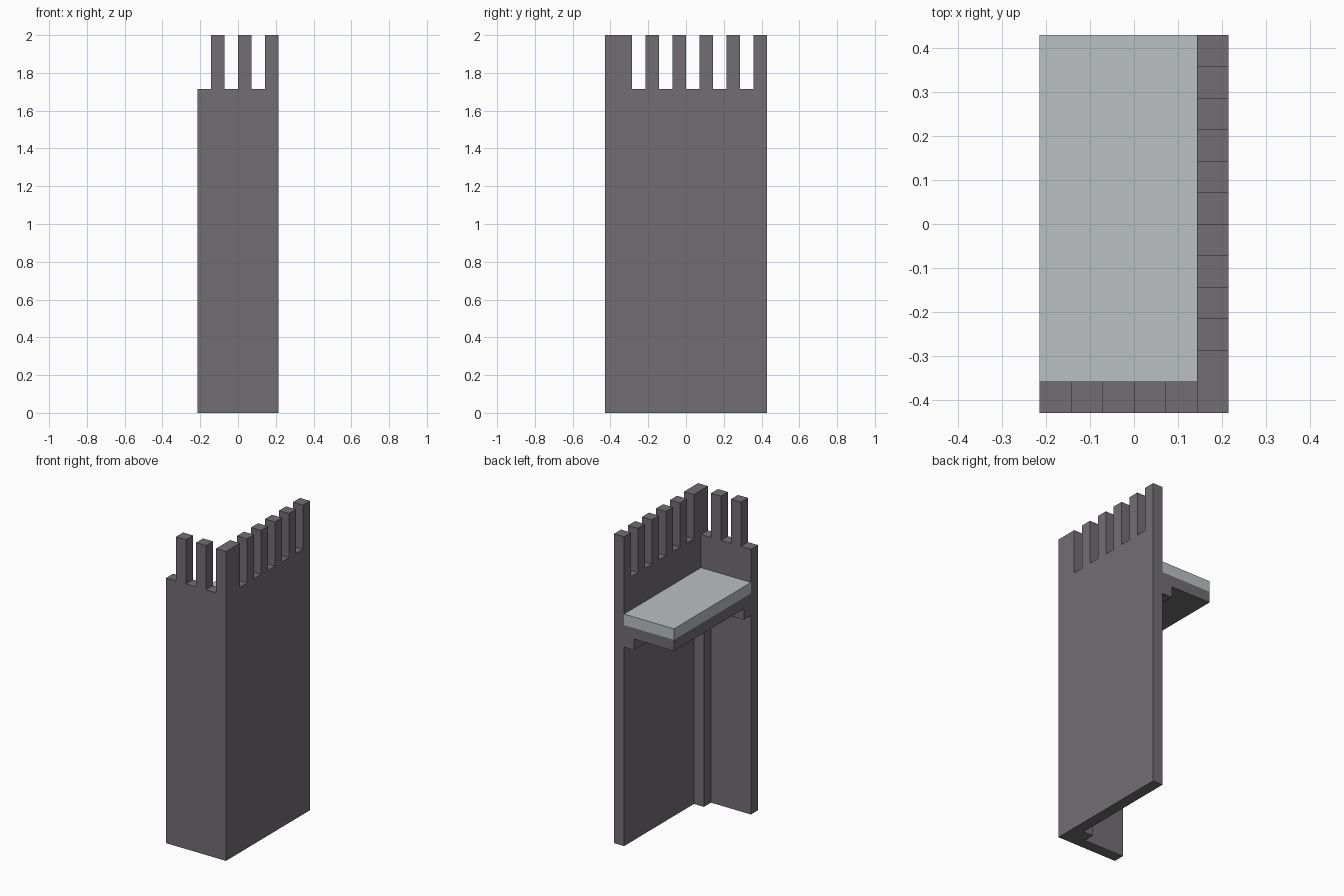
import bpy
import bmesh
from mathutils import Vector

U = 1 / 14            # one block of the building grid
WALL_TOP, MERLON_TOP = 24, 28

cube = bpy.data.objects.get("Cube")
if cube:
    bpy.data.objects.remove(cube, do_unlink=True)


def material(name, color):
    m = bpy.data.materials.new(name)
    m.use_nodes = True
    m.diffuse_color = color
    m.node_tree.nodes["Principled BSDF"].inputs["Base Color"].default_value = color
    return m


stone = material("dark grey stone", (0.165, 0.157, 0.165, 1))
slab = material("pale grey slab", (0.50, 0.527, 0.527, 1))


def extrude_profile(name, points, direction, mat):
    """Extrude a closed planar outline, given in grid blocks, into a solid."""
    bm = bmesh.new()
    face = bm.faces.new([bm.verts.new(Vector(p) * U) for p in points])
    result = bmesh.ops.extrude_face_region(bm, geom=[face])
    moved = [g for g in result["geom"] if isinstance(g, bmesh.types.BMVert)]
    bmesh.ops.translate(bm, verts=moved, vec=Vector(direction) * U)
    bmesh.ops.recalc_face_normals(bm, faces=bm.faces)
    mesh = bpy.data.meshes.new(name)
    bm.to_mesh(mesh)
    bm.free()
    mesh.materials.append(mat)
    obj = bpy.data.objects.new(name, mesh)
    bpy.context.collection.objects.link(obj)
    return obj


def box(name, x, y, z, mat):
    """Box between (low, high) block limits on each axis."""
    base = [(x[0], y[0], z[0]), (x[1], y[0], z[0]),
            (x[1], y[1], z[0]), (x[0], y[1], z[0])]
    return extrude_profile(name, base, (0, 0, z[1] - z[0]), mat)


def battlement(start, end, merlons):
    """Outline (along, up) of a wall with square-cut merlons."""
    outline = [(start, 0), (start, WALL_TOP)]
    for a, b in merlons:
        outline += [(a, WALL_TOP), (a, MERLON_TOP), (b, MERLON_TOP), (b, WALL_TOP)]
    outline += [(end, WALL_TOP), (end, 0)]
    # drop repeated points and those doubled back where a merlon meets an end
    clean = []
    for p in outline:
        if p not in clean and p not in [(e, WALL_TOP) for m in merlons for e in m if e in (start, end)]:
            clean.append(p)
    return clean


# Long side wall, with a double-width corner merlon
side_merlons = [(-6, -4)] + [(y, y + 1) for y in range(-3, 6, 2)]
extrude_profile("side_wall", [(2, y, z) for y, z in battlement(-6, 6, side_merlons)],
                (1, 0, 0), stone)

# Short front wall, meeting the side wall at the corner
front_merlons = [(x, x + 1) for x in (-2, 0)]
extrude_profile("front_wall", [(x, -6, z) for x, z in battlement(-3, 2, front_merlons)],
                (0, 1, 0), stone)

# Walkway behind the battlements
box("walkway_top", (-3, 2), (-5, 6), (20, 21), slab)
box("walkway_base", (-3, 2), (-5, 6), (19, 20), stone)

# Ledges carrying the walkway, and the inner corner post
box("side_ledge", (1, 2), (-4, 6), (18, 19), stone)
box("front_ledge", (-3, 1), (-5, -4), (18, 19), stone)
box("corner_post", (1, 2), (-5, -4), (0, 19), stone)
